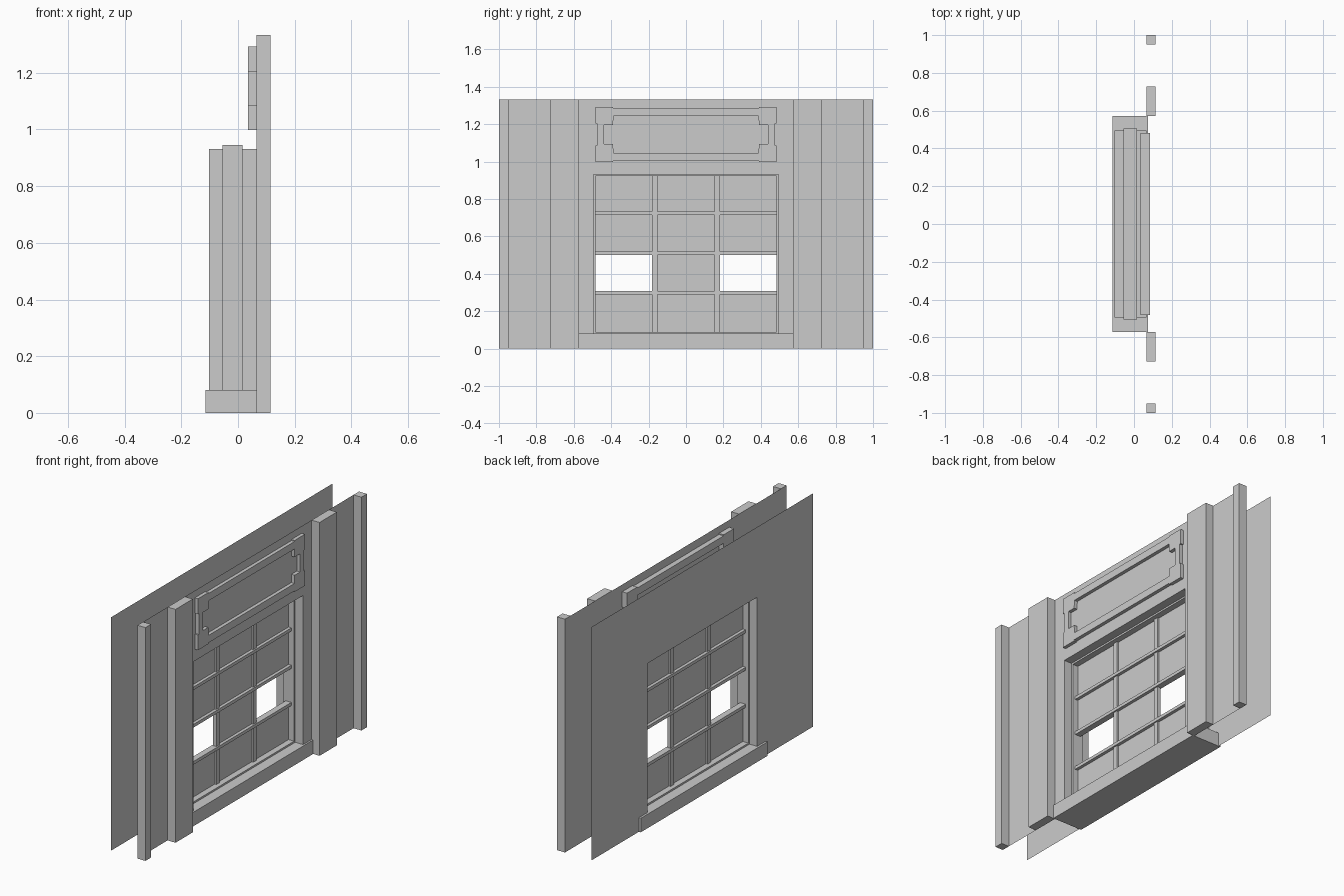
import bpy, bmesh

if "Cube" in bpy.data.objects:
    bpy.data.objects.remove(bpy.data.objects["Cube"])

H = 1.333            # wall height
FRONT, BACK = 0.065, -0.103   # x of the two wall skins
OY, OZ0, OZ1 = 0.495, 0.08, 0.932   # window opening


def make(name, verts, faces):
    me = bpy.data.meshes.new(name)
    me.from_pydata(verts, [], faces)
    ob = bpy.data.objects.new(name, me)
    bpy.context.collection.objects.link(ob)
    return ob


def box(name, x, y, z):
    v = [(a, b, c) for a in x for b in y for c in z]
    f = [(0, 1, 3, 2), (4, 6, 7, 5), (0, 4, 5, 1),
         (2, 3, 7, 6), (0, 2, 6, 4), (1, 5, 7, 3)]
    return make(name, v, f)


def ring(name, outer, inner, x0, x1):
    """Closed frame between two (y, z) loops of equal length."""
    n = len(outer)
    v = [(x, y, z) for x in (x0, x1) for loop in (outer, inner) for y, z in loop]
    f = []
    for i in range(n):
        j = (i + 1) % n
        f += [(i, j, n + j, n + i),
              (2*n + i, 3*n + i, 3*n + j, 2*n + j),
              (i, 2*n + i, 2*n + j, j),
              (n + i, n + j, 3*n + j, 3*n + i)]
    ob = make(name, v, f)
    bm = bmesh.new()
    bm.from_mesh(ob.data)
    bmesh.ops.recalc_face_normals(bm, faces=bm.faces)
    bm.to_mesh(ob.data)
    bm.free()
    return ob


def rect(y, z0, z1):
    return [(-y, z0), (y, z0), (y, z1), (-y, z1)]


# wall skins with the opening, joined by the reveal
def skin(name, x):
    v = [(x, y, z) for y, z in rect(1, 0, H) + rect(OY, OZ0, OZ1)]
    f = [(i, (i + 1) % 4, 4 + (i + 1) % 4, 4 + i) for i in range(4)]
    if x < 0:
        f = [q[::-1] for q in f]
    make(name, v, f)


skin("front_wall", FRONT)
skin("back_wall", BACK)
make("window_reveal",
     [(x, y, z) for x in (BACK, FRONT) for y, z in rect(OY, OZ0, OZ1)],
     [(i, (i + 1) % 4, 4 + (i + 1) % 4, 4 + i) for i in range(4)])

# sill
box("window_sill", (-0.115, 0.075), (-0.572, 0.572), (0, 0.08))

# vertical posts
for s, side in ((-1, "left"), (1, "right")):
    for a, b, kind in ((0.95, 1.0, "outer"), (0.572, 0.728, "inner")):
        box(f"{side}_{kind}_post", (FRONT, 0.115), sorted((s*a, s*b)), (0, H))

# window frame and glazing bars
ring("window_frame", rect(0.505, 0.07, 0.945), rect(0.485, 0.09, 0.922), -0.055, 0.015)
for z in (0.298, 0.51, 0.724):
    box("horizontal_bar", (-0.038, -0.002), (-0.487, 0.487), (z - 0.009, z + 0.009))
for y in (-0.167, 0.167):
    box("vertical_bar", (-0.03, -0.01), (y - 0.014, y + 0.014), (0.085, 0.93))

# panes, two of them missing in the second row
ys = (-0.485, -0.167, 0.167, 0.485)
zs = (0.09, 0.298, 0.51, 0.724, 0.922)
for r in range(4):
    for c in range(3):
        if r == 1 and c != 1:
            continue
        y0, y1, z0, z1 = ys[c], ys[c + 1], zs[r], zs[r + 1]
        make("window_pane",
             [(-0.02, y0, z0), (-0.02, y1, z0), (-0.02, y1, z1), (-0.02, y0, z1)],
             [(0, 1, 2, 3)])

# ornamental panel frame above the window: quarter profile mirrored four ways
ZC = 1.145


def four(quarter):
    q = quarter
    pts = q + [(-y, z) for y, z in q[::-1]]
    pts += [(-y, -z) for y, z in q] + [(y, -z) for y, z in q[::-1]]
    return [(y, ZC + z) for y, z in pts]


outer = four([(0.475, 0.06), (0.483, 0.06), (0.483, 0.147), (0.39, 0.147), (0.39, 0.141)])
inner = four([(0.438, 0.052), (0.39, 0.052), (0.388, 0.0985), (0.387, 0.0985), (0.386, 0.0985)])
ring("panel_frame", outer, inner, 0.035, 0.085)
